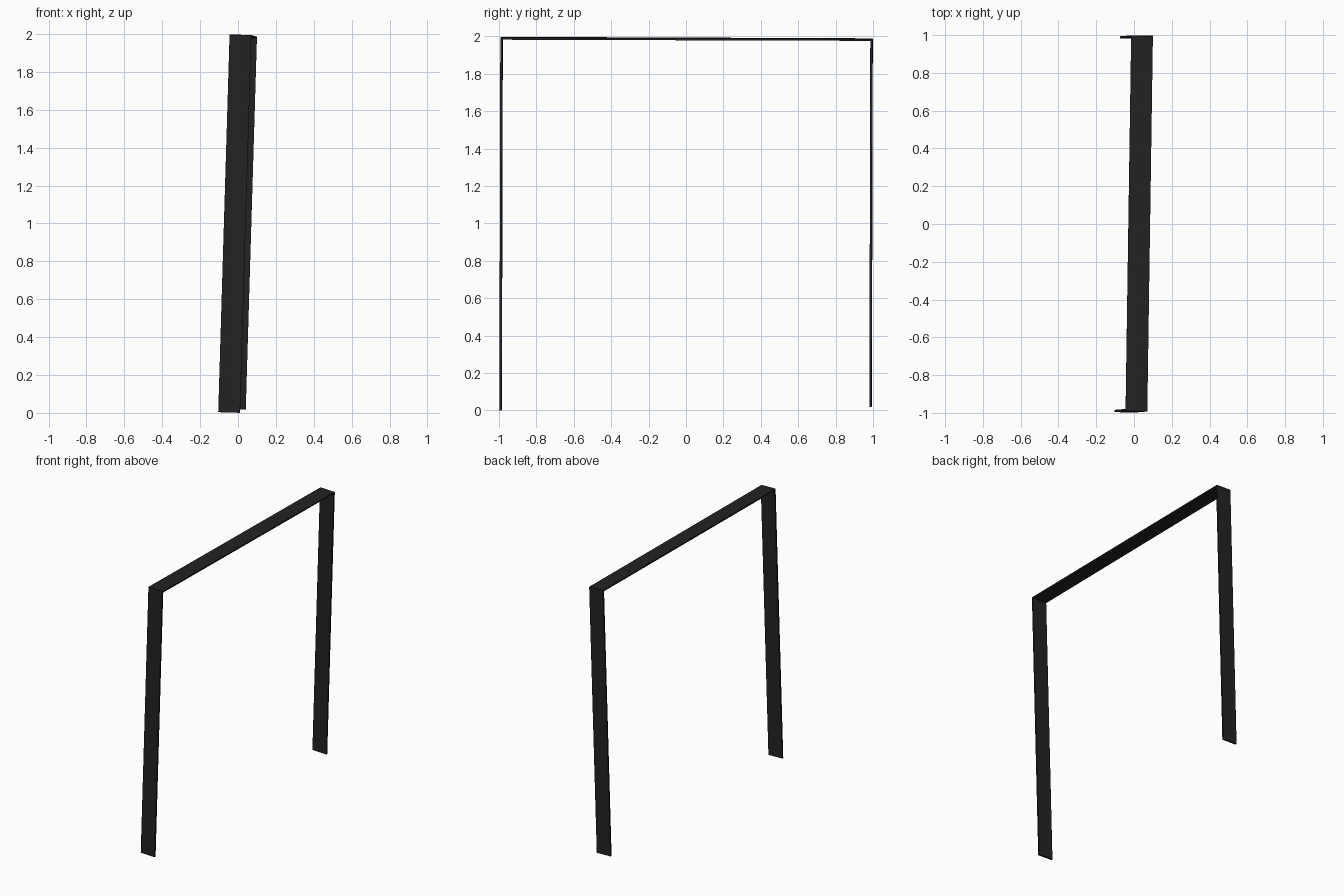
import bpy, bmesh
from mathutils import Vector

if "Cube" in bpy.data.objects:
    bpy.data.objects.remove(bpy.data.objects["Cube"])

black = bpy.data.materials.new("matte black")
black.diffuse_color = (0.016, 0.016, 0.016, 1)
black.use_nodes = True
black.node_tree.nodes["Principled BSDF"].inputs["Base Color"].default_value = black.diffuse_color

# Direction across the flat band, following the slight lean of the frame
ACROSS = Vector((0.115, -0.0016, -0.0035))


def centre(y, z):
    """Centre line of the band: leans to +x with height and depth."""
    return Vector((-0.047 + 0.030 * z + 0.015 * (y + 1), y, z))


def band(name, outline):
    """Extrude a closed side outline (y, z) across the band width."""
    bm = bmesh.new()
    low = [bm.verts.new(centre(y, z) - ACROSS / 2) for y, z in outline]
    face = bm.faces.new(low)
    made = bmesh.ops.extrude_face_region(bm, geom=[face])["geom"]
    moved = [v for v in made if isinstance(v, bmesh.types.BMVert)]
    bmesh.ops.translate(bm, verts=moved, vec=ACROSS)
    bmesh.ops.recalc_face_normals(bm, faces=bm.faces)
    mesh = bpy.data.meshes.new(name)
    bm.to_mesh(mesh)
    bm.free()
    mesh.materials.append(black)
    bpy.context.collection.objects.link(bpy.data.objects.new(name, mesh))


# Thin legs and top bar, mitred at the two upper corners with a small chamfer
band("front_leg", [(-0.997, 0.002), (-0.985, 0.002), (-0.980, 1.984),
                   (-0.990, 1.994), (-0.992, 1.990)])
band("back_leg", [(0.981, 0.02), (0.993, 0.02), (0.998, 1.984),
                  (0.994, 1.988), (0.986, 1.978)])
band("top_bar", [(-0.980, 1.984), (0.986, 1.978), (0.994, 1.988), (-0.990, 1.996)])
